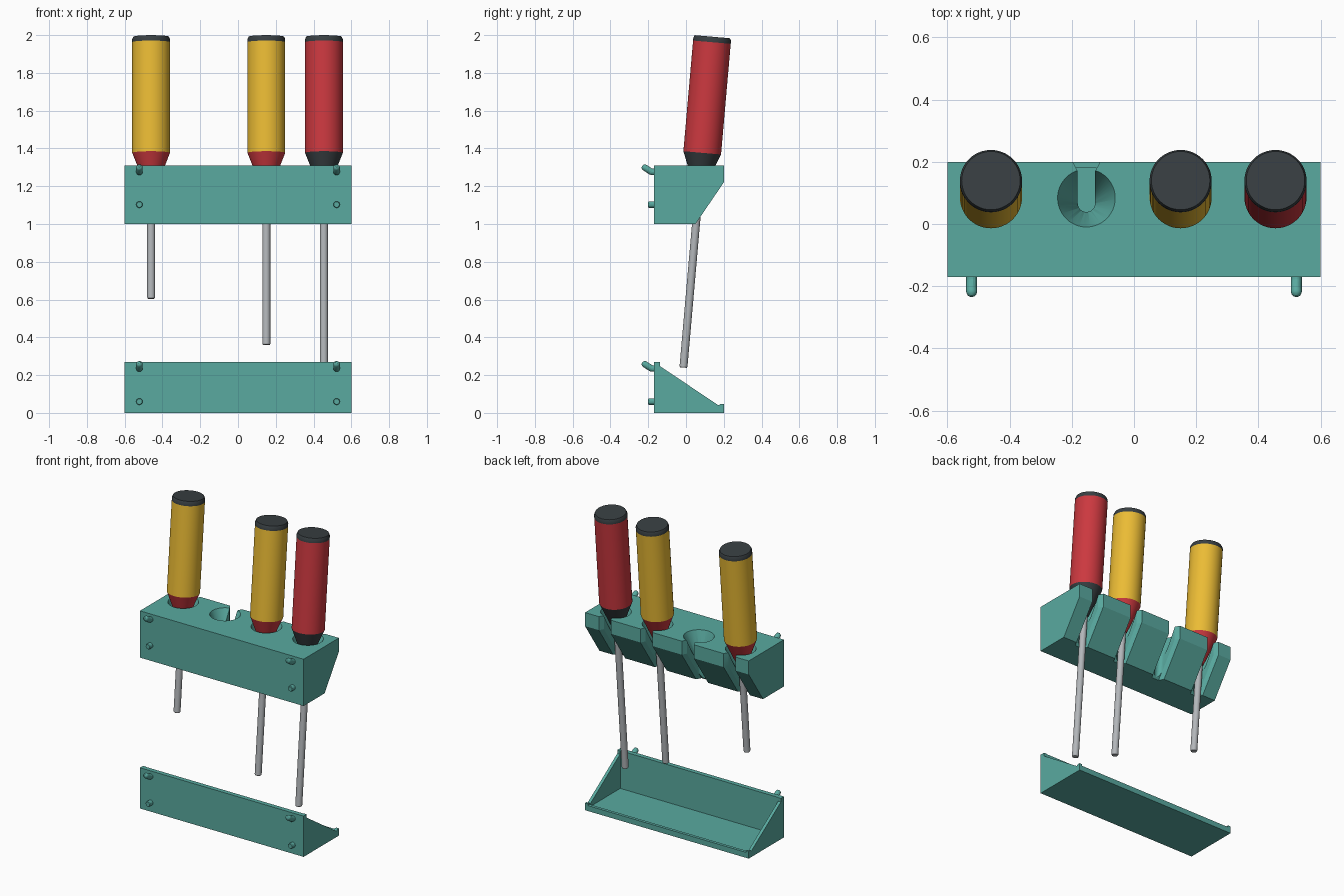
import bpy, bmesh, math
from mathutils import Matrix, Vector

if "Cube" in bpy.data.objects:
    bpy.data.objects.remove(bpy.data.objects["Cube"])

TILT = math.radians(5)


def material(name, rgb):
    m = bpy.data.materials.new(name)
    m.diffuse_color = (*rgb, 1)
    m.use_nodes = True
    m.node_tree.nodes["Principled BSDF"].inputs["Base Color"].default_value = m.diffuse_color
    return m


TEAL = material("teal", (0.10, 0.40, 0.35))
YELLOW = material("yellow", (0.83, 0.50, 0.035))
RED = material("red", (0.60, 0.04, 0.05))
BLACK = material("black", (0.04, 0.05, 0.055))
STEEL = material("steel", (0.45, 0.47, 0.49))


def loft(name, rings, mat=None, matrix=None, smooth=False):
    """Closed solid through matching rings of points, with end caps."""
    bm = bmesh.new()
    vs = [[bm.verts.new(p) for p in ring] for ring in rings]
    n = len(vs[0])
    for a, b in zip(vs, vs[1:]):
        for i in range(n):
            j = (i + 1) % n
            bm.faces.new((a[i], a[j], b[j], b[i]))
    bm.faces.new(vs[0][::-1])
    bm.faces.new(vs[-1])
    if matrix:
        bm.transform(matrix)
    bmesh.ops.recalc_face_normals(bm, faces=bm.faces)
    me = bpy.data.meshes.new(name)
    bm.to_mesh(me)
    bm.free()
    ob = bpy.data.objects.new(name, me)
    bpy.context.collection.objects.link(ob)
    if mat:
        me.materials.append(mat)
    if smooth:
        smooth_angle(ob)
    return ob


def activate(ob):
    bpy.ops.object.select_all(action='DESELECT')
    ob.select_set(True)
    bpy.context.view_layer.objects.active = ob


def smooth_angle(ob):
    activate(ob)
    bpy.ops.object.shade_smooth_by_angle(angle=math.radians(25))


def lathe(name, profile, mat=None, matrix=None, n=48):
    rings = [[(r * math.cos(2 * math.pi * i / n), r * math.sin(2 * math.pi * i / n), z)
              for i in range(n)] for r, z in profile]
    return loft(name, rings, mat, matrix, True)


def x_prism(name, profile, x0, x1, mat=None):
    return loft(name, [[(x, y, z) for y, z in profile] for x in (x0, x1)], mat)


def box(name, x0, x1, y0, y1, z0, z1):
    return x_prism(name, [(y0, z0), (y1, z0), (y1, z1), (y0, z1)], x0, x1)


def cut(ob, cutter):
    cutter.hide_render = True
    mod = ob.modifiers.new("cut", 'BOOLEAN')
    mod.operation = 'DIFFERENCE'
    mod.solver = 'EXACT'
    mod.object = cutter
    activate(ob)
    bpy.ops.object.modifier_apply(modifier=mod.name)
    bpy.data.objects.remove(cutter)


def tilted(x):
    """Frame of one tool: origin at the rack top, z along the leaning shaft."""
    return Matrix.Translation((x, 0.08, 1.31)) @ Matrix.Rotation(-TILT, 4, 'X')


# Rack block with sloped rear underside
rack = x_prism("rack", [(-0.17, 1.0), (0.05, 1.0), (0.2, 1.22), (0.2, 1.31), (-0.17, 1.31)],
               -0.6, 0.6, TEAL)
W = 0.028
u_shape = [(W * math.cos(a), W * math.sin(a)) for a in
           [math.pi + math.pi * i / 16 for i in range(17)]] + [(W, 0.4), (-W, 0.4)]
for x in (-0.46, -0.153, 0.15, 0.455):
    # conical seat, open slot and flared slot mouth
    cut(rack, lathe("seat_cutter", [(0.027, -0.155), (0.118, 0.06)], None, tilted(x)))
    cut(rack, loft("slot_cutter", [[(px, py, z) for px, py in u_shape] for z in (-0.5, 0.3)],
                   None, tilted(x)))
    path = [(0.2, 1.5), (0.2, 1.22), (0.05, 1.0), (-0.018, 0.9)]
    cut(rack, loft("flare_cutter", [[(x - 0.027, y - 0.032, z), (x + 0.027, y - 0.032, z),
                                     (x + 0.06, y + 0.03, z), (x - 0.06, y + 0.03, z)]
                                    for y, z in path]))
smooth_angle(rack)

# Tray with sloping end walls and a low lip
tray = x_prism("tray", [(-0.17, 0), (0.2, 0), (0.2, 0.048), (0.185, 0.048), (0.172, 0.04),
                        (-0.137, 0.247), (-0.137, 0.27), (-0.17, 0.27)], -0.6, 0.6, TEAL)
cut(tray, box("tray_cutter", -0.58, 0.58, -0.14, 0.18, 0.02, 0.5))
cut(tray, box("lip_cutter", -0.58, 0.58, 0.15, 0.3, 0.036, 0.2))


# Mounting pegs: straight below, hooked above, with rounded tips
def peg(name, x, points):
    cu = bpy.data.curves.new(name, 'CURVE')
    cu.dimensions = '3D'
    cu.bevel_depth = 0.0175
    cu.bevel_resolution = 5
    cu.use_fill_caps = True
    sp = cu.splines.new('POLY')
    sp.points.add(len(points) - 1)
    for p, (y, z, r) in zip(sp.points, points):
        p.co = (x, y, z, 1)
        p.radius = r
    ob = bpy.data.objects.new(name, cu)
    bpy.context.collection.objects.link(ob)
    activate(ob)
    bpy.ops.object.convert(target='MESH')
    ob = bpy.context.object
    ob.data.materials.clear()
    ob.data.materials.append(TEAL)
    smooth_angle(ob)


for part, low, high in (("rack", 1.103, 1.276), ("tray", 0.06, 0.235)):
    for side, x in (("left", -0.522), ("right", 0.522)):
        peg(f"{part}_{side}_lower_peg", x, [(-0.16, low, 1), (-0.196, low, 1), (-0.2, low, 0.85)])
        d = Vector((-0.84, 0.54))
        hook = [(-0.16, high, 1), (-0.18, high, 1), (-0.186, high + 0.002, 1)]
        for s, r in ((0.038, 1), (0.045, 0.9), (0.05, 0.7), (0.054, 0.35)):
            hook.append((-0.186 + d.x * s, high + 0.002 + d.y * s, r))
        peg(f"{part}_{side}_hook_peg", x, hook)

# Screwdrivers: shaft, collar, grip and end cap share one leaning axis
for name, x, tip, grip, collar in (("short", -0.46, 0.605, YELLOW, RED),
                                   ("medium", 0.15, 0.36, YELLOW, RED),
                                   ("long", 0.455, 0.24, RED, BLACK)):
    m = tilted(x)
    end = (tip - 1.31) / math.cos(TILT)
    lathe(f"{name}_shaft", [(0.018, end), (0.021, end + 0.006), (0.021, -0.1)], STEEL, m, 32)
    lathe(f"{name}_collar", [(0.026, -0.12), (0.1, 0.067)], collar, m)
    lathe(f"{name}_grip", [(0.1, 0.067), (0.1, 0.655)], grip, m)
    lathe(f"{name}_cap", [(0.1, 0.655), (0.1, 0.671), (0.094, 0.684)], BLACK, m)
